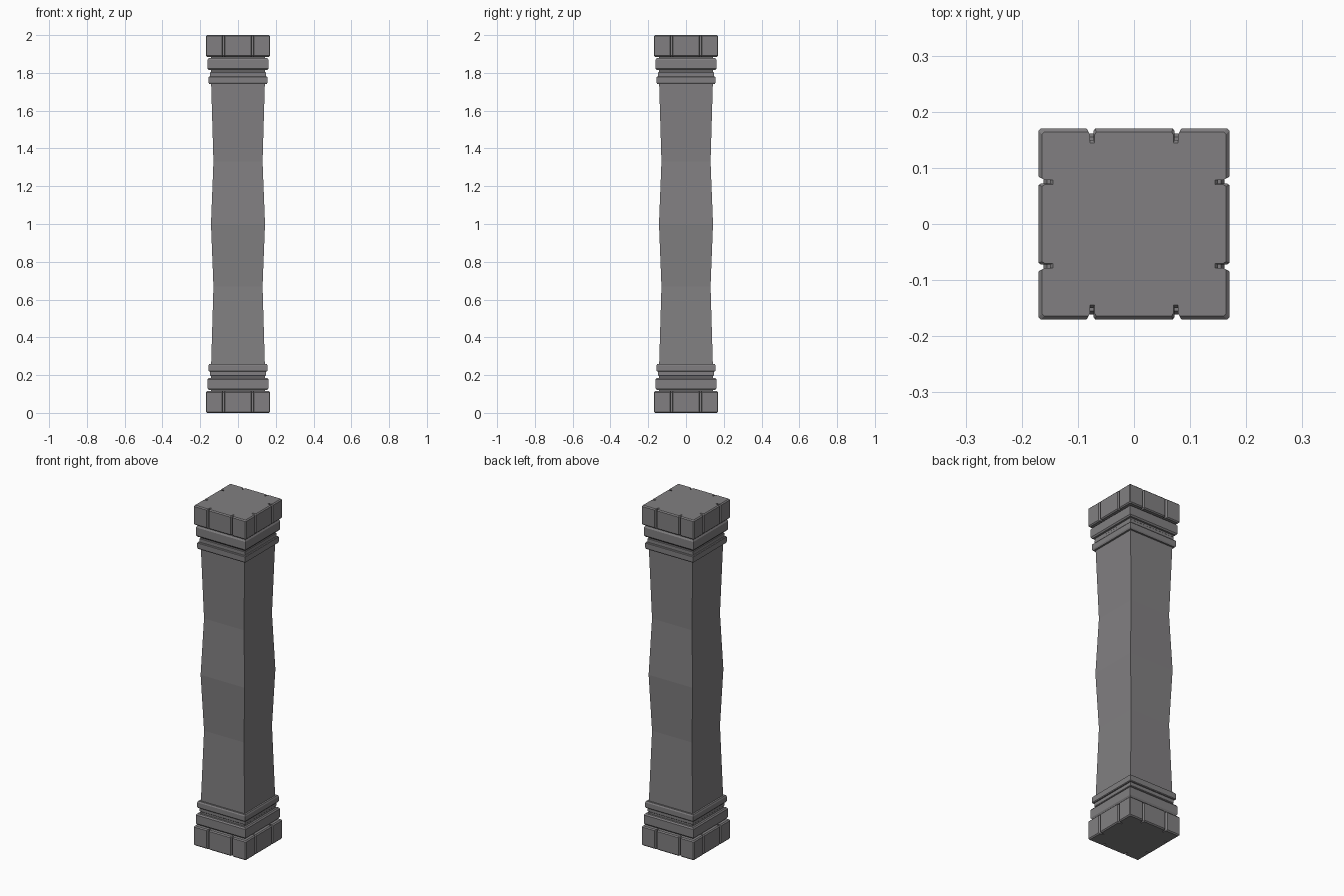
import bpy, bmesh

if "Cube" in bpy.data.objects:
    bpy.data.objects.remove(bpy.data.objects["Cube"])

stone = bpy.data.materials.new("grey stone")
stone.diffuse_color = (0.22, 0.213, 0.22, 1)
stone.use_nodes = True
stone.node_tree.nodes["Principled BSDF"].inputs["Base Color"].default_value = stone.diffuse_color


def loft(name, rings):
    """Capped flat-faced solid through rings of 3D points."""
    bm = bmesh.new()
    loops = [[bm.verts.new(p) for p in ring] for ring in rings]
    n = len(loops[0])
    for a, b in zip(loops, loops[1:]):
        for i in range(n):
            j = (i + 1) % n
            bm.faces.new((a[i], a[j], b[j], b[i]))
    bm.faces.new(loops[0][::-1])
    bm.faces.new(loops[-1])
    bmesh.ops.recalc_face_normals(bm, faces=bm.faces)
    me = bpy.data.meshes.new(name)
    bm.to_mesh(me)
    bm.free()
    me.materials.append(stone)
    ob = bpy.data.objects.new(name, me)
    bpy.context.collection.objects.link(ob)
    return ob


def square_loft(name, profile):
    return loft(name, [[(-h, -h, z), (h, -h, z), (h, h, z), (-h, h, z)]
                       for h, z in profile])


def notched_outline():
    """Square outline with two chamfered grooves on each side."""
    H, D, C, G, W = 0.17, 0.15, 0.004, 0.077, 0.0045
    side = [(-H + C, -H)]
    for c in (-G, G):
        side += [(c - W - 0.003, -H), (c - W, -H + 0.005), (c - W, -D),
                 (c + W, -D), (c + W, -H + 0.005), (c + W + 0.003, -H)]
    side.append((H - C, -H))
    pts = []
    for _ in range(4):
        pts += side
        side = [(-y, x) for x, y in side]
    return pts


outline = notched_outline()
block = [(0.965, 0), (1, 0.006), (1, 0.109), (0.965, 0.115)]

# stepped mouldings between block and shaft
wide_ring = [(0.148, 0.121), (0.155, 0.121), (0.161, 0.131),
             (0.161, 0.178), (0.155, 0.186), (0.146, 0.186)]
narrow_ring = [(0.148, 0.219), (0.153, 0.219), (0.156, 0.223),
               (0.156, 0.251), (0.152, 0.259), (0.142, 0.259)]
neck = [(0.144, 0.11), (0.144, 0.196), (0.147, 0.199), (0.147, 0.223)]

# base and its mirrored capital
for end, flip in (("base", False), ("capital", True)):
    z_of = (lambda z: 2 - z) if flip else (lambda z: z)
    loft(end + "_block", [[(x * s, y * s, z_of(z)) for x, y in outline]
                          for s, z in block])
    for part, prof in (("wide_ring", wide_ring), ("narrow_ring", narrow_ring),
                       ("neck", neck)):
        square_loft(end + "_" + part, [(h, z_of(z)) for h, z in prof])

# waisted shaft
square_loft("shaft", [(0.142, 0.22), (0.142, 0.26), (0.13, 0.67), (0.143, 1.0),
                      (0.13, 1.33), (0.142, 1.74), (0.142, 1.78)])
